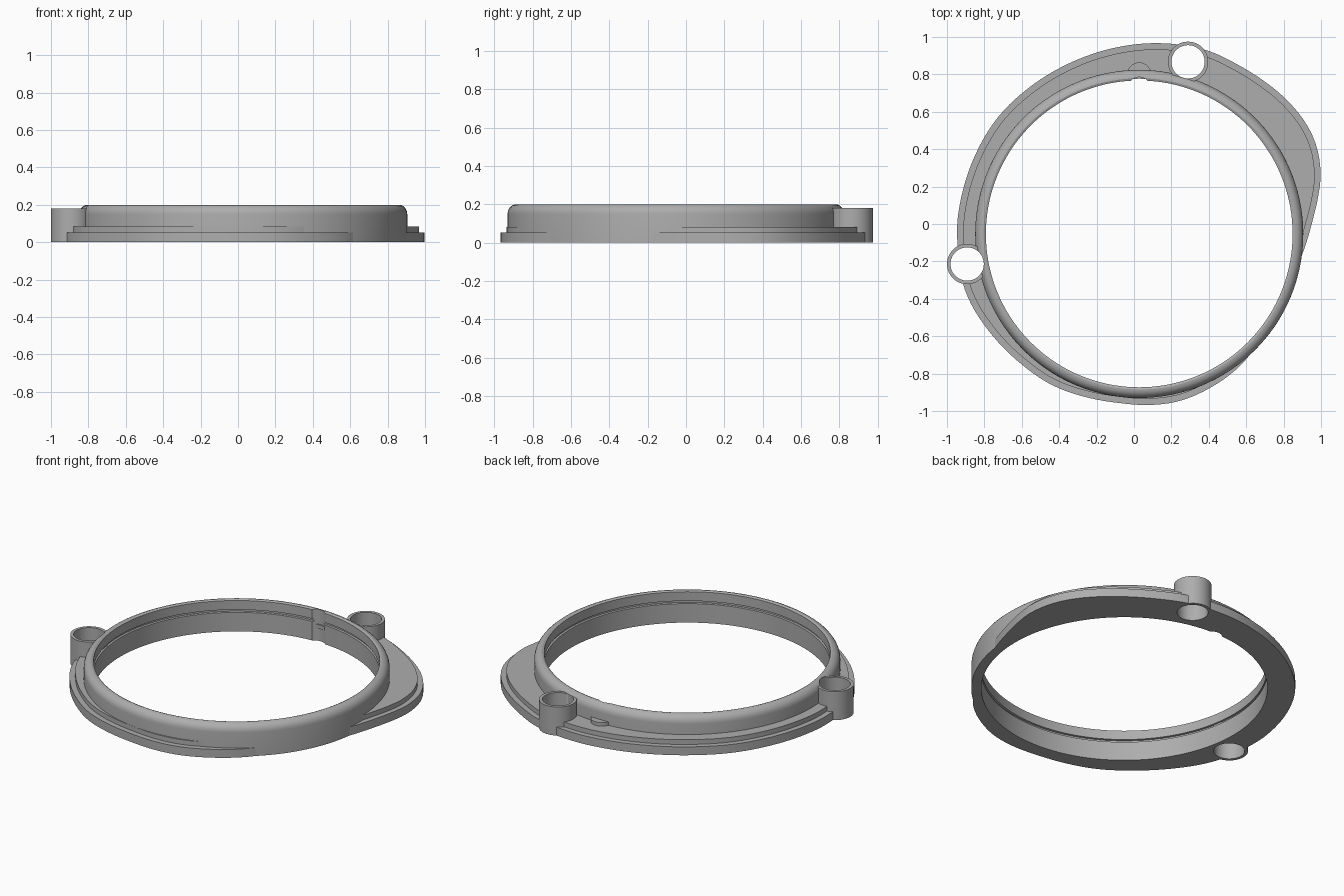
import bpy, bmesh, math

if "Cube" in bpy.data.objects:
    bpy.data.objects.remove(bpy.data.objects["Cube"])

grey = bpy.data.materials.new("grey plastic")
grey.diffuse_color = (0.42, 0.42, 0.42, 1)
grey.use_nodes = True
grey.node_tree.nodes["Principled BSDF"].inputs["Base Color"].default_value = grey.diffuse_color

CX, CY = 0.028, -0.053      # centre of the round opening
N = 144


def finish(name, bm):
    bmesh.ops.recalc_face_normals(bm, faces=bm.faces)
    me = bpy.data.meshes.new(name)
    bm.to_mesh(me)
    bm.free()
    me.materials.append(grey)
    ob = bpy.data.objects.new(name, me)
    bpy.context.collection.objects.link(ob)
    return ob


def loft(name, sections):
    """Closed solid around the opening; each section gives (radius, z) at an angle."""
    bm = bmesh.new()
    rings = []
    for i in range(N):
        a = 2 * math.pi * i / N
        rings.append([bm.verts.new((CX + r * math.cos(a), CY + r * math.sin(a), z))
                      for r, z in sections(a)])
    k = len(rings[0])
    for i in range(N):
        p, q = rings[i], rings[(i + 1) % N]
        for j in range(k):
            bm.faces.new((p[j], q[j], q[(j + 1) % k], p[(j + 1) % k]))
    return finish(name, bm)


def cylinder(name, x, y, r, z0, z1):
    bm = bmesh.new()
    bmesh.ops.create_cone(bm, cap_ends=True, segments=48, radius1=r, radius2=r, depth=z1 - z0)
    bmesh.ops.translate(bm, verts=bm.verts, vec=(x, y, (z0 + z1) / 2))
    return finish(name, bm)


def cut(ob, *cutters):
    for c in cutters:
        m = ob.modifiers.new("cut", 'BOOLEAN')
        m.operation, m.solver, m.object = 'DIFFERENCE', 'EXACT', c
        c.hide_render = True
        c.hide_set(True)


# cam-shaped outline of the flange
outline = [(0.885, -0.2), (0.95, 0), (0.987, 0.16), (0.998, 0.25), (0.98, 0.40), (0.93, 0.52),
           (0.83, 0.65), (0.68, 0.775), (0.54, 0.86), (0.40, 0.925), (0.11, 0.967),
           (-0.13, 0.936), (-0.345, 0.86), (-0.56, 0.73), (-0.72, 0.58), (-0.853, 0.36),
           (-0.92, 0.16), (-0.945, 0), (-0.944, -0.11), (-0.92, -0.3), (-0.87, -0.43),
           (-0.77, -0.58), (-0.61, -0.743), (-0.45, -0.855), (-0.24, -0.93), (-0.08, -0.957),
           (0.07, -0.968), (0.24, -0.947), (0.40, -0.88), (0.56, -0.765), (0.68, -0.615),
           (0.75, -0.50), (0.83, -0.33)]
polar = sorted((math.atan2(y - CY, x - CX) % (2 * math.pi), math.hypot(x - CX, y - CY))
               for x, y in outline)
polar = ([(a - 2 * math.pi, r) for a, r in polar[-2:]] + polar
         + [(a + 2 * math.pi, r) for a, r in polar[:2]])


def reach(a):
    """Smooth flange radius at an angle."""
    for i in range(1, len(polar) - 2):
        (a0, r0), (a1, r1), (a2, r2), (a3, r3) = polar[i - 1:i + 3]
        if a1 <= a <= a2:
            h = a2 - a1
            t = (a - a1) / h
            m1, m2 = (r2 - r0) / (a2 - a0) * h, (r3 - r1) / (a3 - a1) * h
            return ((2 * t**3 - 3 * t**2 + 1) * r1 + (t**3 - 2 * t**2 + t) * m1
                    + (3 * t**2 - 2 * t**3) * r2 + (t**3 - t**2) * m2)
    return 0.87


def tier(inset, z0, z1):
    def sections(a):
        r = max(reach(a) - inset, 0.865)
        return [(0.85, z0), (r, z0), (r, z1), (0.85, z1)]
    return sections


base_flange = loft("base_flange", tier(0, 0, 0.053))
upper_flange = loft("upper_flange", tier(0.033, 0.053, 0.083))

# round collar with rolled top edge and a thin groove inside
shoulder = [(0.832 + 0.045 * math.cos(math.radians(d)), 0.15 + 0.05 * math.sin(math.radians(d)))
            for d in range(0, 91, 15)]
profile = ([(0.82, 0), (0.877, 0)] + shoulder
           + [(0.82, 0.195), (0.82, 0.137), (0.832, 0.135), (0.832, 0.122), (0.82, 0.12)])
collar = loft("collar", lambda a: profile)

# screw bosses
holes, bosses = [], []
for name, x, y in (("back", 0.289, 0.867), ("left", -0.892, -0.214)):
    bosses.append(cylinder(name + "_boss", x, y, 0.108, 0, 0.18))
    holes.append(cylinder(name + "_hole_cutter", x, y, 0.089, -0.1, 0.3))

# locating notch inside the collar with its outer bump
notch = cylinder("notch_cutter", 0.028, 0.722, 0.063, -0.1, 0.3)
opening = cylinder("opening_cutter", CX, CY, 0.83, -0.1, 0.3)
bump = cylinder("notch_bump", 0.028, 0.80, 0.064, 0.08, 0.105)

for ob in (base_flange, upper_flange, collar):
    cut(ob, *holes)
cut(collar, notch)
cut(bump, opening)
for boss, hole in zip(bosses, holes):
    cut(boss, hole, opening)

# crisp edges, smooth curves
parts = [base_flange, upper_flange, collar, bump] + bosses
for ob in parts:
    bpy.ops.object.select_all(action='DESELECT')
    ob.select_set(True)
    bpy.context.view_layer.objects.active = ob
    for m in list(ob.modifiers):
        bpy.ops.object.modifier_apply(modifier=m.name)
    bpy.ops.object.shade_smooth_by_angle(angle=math.radians(30))
